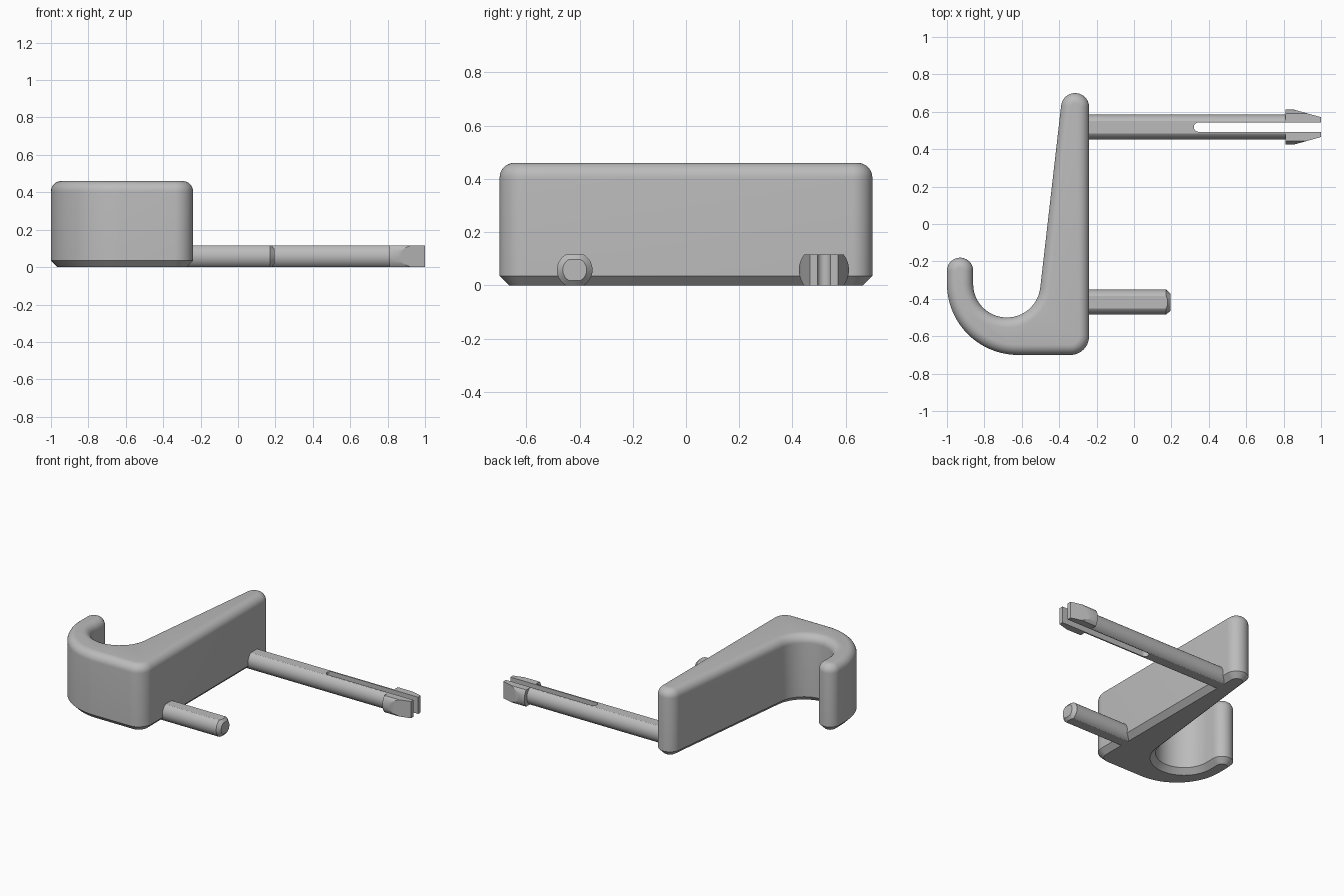
import bpy, bmesh, math
from mathutils import Vector

if "Cube" in bpy.data.objects:
    bpy.data.objects.remove(bpy.data.objects["Cube"])

grey = bpy.data.materials.new("light_grey")
grey.diffuse_color = (0.5, 0.5, 0.5, 1)
grey.use_nodes = True
grey.node_tree.nodes["Principled BSDF"].inputs["Base Color"].default_value = grey.diffuse_color


def arc(cx, cy, r, a0, a1, n=24):
    return [Vector((cx + r * math.cos(math.radians(a0 + (a1 - a0) * i / n)),
                    cy + r * math.sin(math.radians(a0 + (a1 - a0) * i / n)))) for i in range(n + 1)]


def inset(pts, d):
    """Offset a counter-clockwise outline inwards by d."""
    out = []
    for i, p in enumerate(pts):
        a = (p - pts[i - 1]).normalized()
        b = (pts[(i + 1) % len(pts)] - p).normalized()
        na, nb = Vector((-a.y, a.x)), Vector((-b.y, b.x))
        out.append(p + (na + nb) * d / (1 + na.dot(nb)))
    return out


def loft(rings):
    """Join equal-length rings of 3D points into a capped solid."""
    bm = bmesh.new()
    vs = [[bm.verts.new(p) for p in ring] for ring in rings]
    n = len(vs[0])
    for lo, hi in zip(vs, vs[1:]):
        for i in range(n):
            j = (i + 1) % n
            bm.faces.new((lo[i], lo[j], hi[j], hi[i]))
    bm.faces.new(vs[0][::-1])
    bm.faces.new(vs[-1])
    bmesh.ops.recalc_face_normals(bm, faces=bm.faces)
    return bm


def finish(bm, name, cutter=None):
    me = bpy.data.meshes.new(name)
    bm.to_mesh(me)
    bm.free()
    me.materials.append(grey)
    ob = bpy.data.objects.new(name, me)
    bpy.context.collection.objects.link(ob)
    bpy.ops.object.select_all(action='DESELECT')
    ob.select_set(True)
    bpy.context.view_layer.objects.active = ob
    if cutter:
        mod = ob.modifiers.new("slot", 'BOOLEAN')
        mod.operation, mod.solver, mod.object = 'DIFFERENCE', 'EXACT', cutter
        bpy.ops.object.modifier_apply(modifier=mod.name)
    bpy.ops.object.shade_smooth_by_angle(angle=math.radians(25))
    return ob


PIN_Z, FLAT = 0.058, 0.058


def rod_ring(x, y, r):
    """Circle in the YZ plane with flattened top and bottom."""
    ring = []
    if r > FLAT:
        a = math.degrees(math.asin(FLAT / r))
        pts = arc(0, 0, r, -a, a, 16) + arc(0, 0, r, 180 - a, 180 + a, 16)
    else:
        pts = arc(0, 0, r, -60, 60, 16) + arc(0, 0, r, 120, 240, 16)
    for p in pts:
        ring.append(Vector((x, y + p.x, PIN_Z + p.y)))
    return ring


# Hook body: outline extruded with chamfered bottom and rounded top
outline = (arc(-0.34, -0.60, 0.10, -90, 0, 12) + arc(-0.315, 0.625, 0.075, 0, 173.5)
           + arc(-0.68, -0.32, 0.18, -6.5, -180) + arc(-0.93, -0.25, 0.07, 0, 180)
           + arc(-0.62, -0.32, 0.38, 180, 270))
R, H = 0.055, 0.46
levels = [(0, 0.035), (0.035, 0)]
for i in range(9):
    t = math.pi / 2 * i / 8
    levels.append((H - R + R * math.sin(t), R - R * math.cos(t)))
finish(loft([[Vector((p.x, p.y, z)) for p in inset(outline, d)] for z, d in levels]), "hook_body")

# Short locating pin with chamfered end
y0 = -0.418
finish(loft([rod_ring(-0.275, y0, 0.067), rod_ring(0.172, y0, 0.067),
             rod_ring(0.18, y0, 0.0595), rod_ring(0.195, y0, 0.045)]), "short_pin")

# Cutter for the slot that splits the long pin
y1 = 0.518
slot = arc(0.345, y1, 0.025, 90, 270, 16) + [Vector((1.1, y1 - 0.025)), Vector((1.1, y1 + 0.025))]
cutter = finish(loft([[Vector((p.x, p.y, z)) for p in slot] for z in (-0.1, 0.3)]), "slot_cutter")

# Long split pin
finish(loft([rod_ring(-0.275, y1, 0.067), rod_ring(0.82, y1, 0.067)]), "long_pin", cutter)

# Barbed tip: wider rod with sloping flat sides
barb = loft([rod_ring(0.81, y1, 0.094), rod_ring(1.0, y1, 0.094)])
for s in (-1, 1):
    cut = bmesh.ops.bisect_plane(barb, geom=barb.verts[:] + barb.edges[:] + barb.faces[:],
                                 plane_co=(1.0, y1 + s * 0.053, 0),
                                 plane_no=(0.041, s * 0.147, 0), clear_outer=True)
    edges = [e for e in barb.edges if e.is_boundary]
    bmesh.ops.holes_fill(barb, edges=edges)
bmesh.ops.recalc_face_normals(barb, faces=barb.faces)
finish(barb, "barbed_tip", cutter)

bpy.data.objects.remove(cutter)
